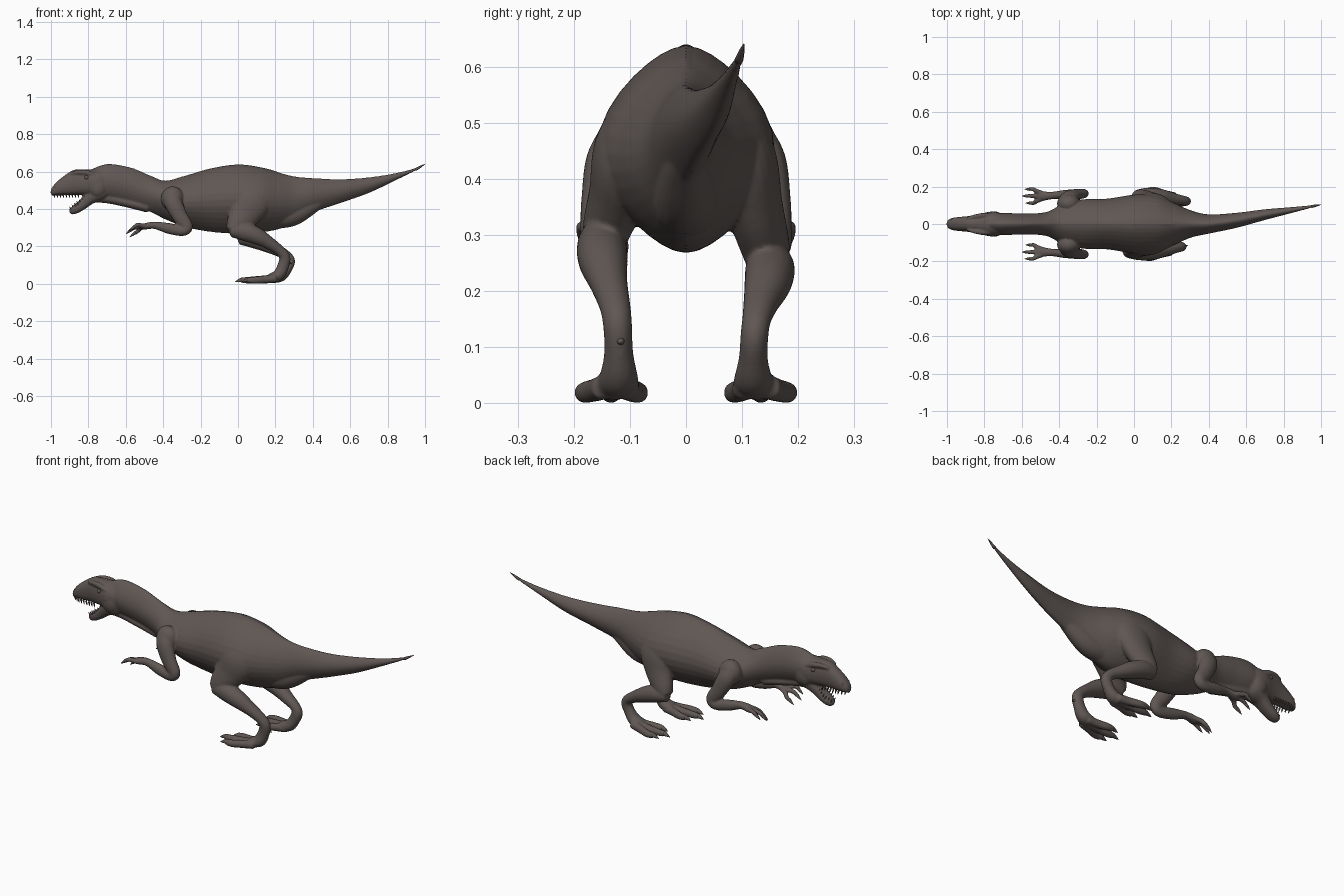
import bpy, bmesh, math
from mathutils import Vector

skin = bpy.data.materials.new("brown_grey_skin")
skin.diffuse_color = (0.115, 0.095, 0.088, 1)


def spline(rows, t):
    """Catmull-Rom interpolation of equal-length rows."""
    i = min(int(t), len(rows) - 2)
    f = t - i
    a, b, c, d = (rows[max(0, min(len(rows) - 1, i + k))] for k in (-1, 0, 1, 2))
    return [0.5 * (2 * q + (r - p) * f + (2 * p - 5 * q + 4 * r - s) * f * f
                   + (3 * q - p - 3 * r + s) * f ** 3) for p, q, r, s in zip(a, b, c, d)]


def tube(name, rows, sides=20, steps=6, pinch=0.0, keel=0.0, square=1.0, vertical=False):
    """Loft of ellipses. Row: x, y, z, half width (y), half depth."""
    n = (len(rows) - 1) * steps
    pts = [spline(rows, k / steps) for k in range(n + 1)]
    bm = bmesh.new()
    rings = []
    for k, p in enumerate(pts):
        tan = (Vector(pts[min(n, k + 1)][:3]) - Vector(pts[max(0, k - 1)][:3])).normalized()
        if vertical:
            tan = Vector((1, 0, 0))
        side = Vector((0, 1, 0))
        side = (side - tan * side.dot(tan)).normalized()
        up = tan.cross(side)
        ring = []
        for j in range(sides):
            a = 2 * math.pi * j / sides
            c, s = math.cos(a), math.sin(a)
            c = math.copysign(abs(c) ** square, c)
            s = math.copysign(abs(s) ** square, s)
            c *= 1 - (pinch if s > 0 else keel) * s * s
            ring.append(bm.verts.new(Vector(p[:3]) + side * c * max(p[3], .001)
                                     + up * s * max(p[4], .001)))
        rings.append(ring)
    for r, q in zip(rings, rings[1:]):
        for j in range(sides):
            bm.faces.new((r[j], r[(j + 1) % sides], q[(j + 1) % sides], q[j]))
    # rounded end caps
    for ring, p, q in ((rings[0], pts[0], pts[1]), (rings[-1], pts[-1], pts[-2])):
        out = (Vector(p[:3]) - Vector(q[:3])).normalized() * min(p[3], p[4]) * 0.5
        tip = bm.verts.new(Vector(p[:3]) + out)
        for j in range(sides):
            bm.faces.new((ring[j], ring[(j + 1) % sides], tip))
    return finish(name, bm)


def finish(name, bm):
    bmesh.ops.recalc_face_normals(bm, faces=bm.faces[:])
    for f in bm.faces:
        f.smooth = True
    me = bpy.data.meshes.new(name)
    bm.to_mesh(me)
    bm.free()
    me.materials.append(skin)
    ob = bpy.data.objects.new(name, me)
    bpy.context.collection.objects.link(ob)
    return ob


def blob(name, loc, size, tilt=0):
    bm = bmesh.new()
    bmesh.ops.create_uvsphere(bm, u_segments=20, v_segments=12, radius=1)
    ob = finish(name, bm)
    ob.location, ob.scale, ob.rotation_euler = loc, size, (0, tilt, 0)
    return ob


def spike(name, base, tip, r):
    """Small tapering tooth or claw."""
    mid = [(a + b) / 2 for a, b in zip(base, tip)]
    return tube(name, [(*base, r, r), (*mid, r * .7, r * .7), (*tip, .001, .001)], sides=8, steps=2)


# Torso, neck and tail: x, y, top, bottom, half width
outline = [
    (-.80, 0, .605, .46, .047), (-.70, 0, .640, .445, .057), (-.58, 0, .622, .42, .054),
    (-.47, 0, .577, .385, .062), (-.39, 0, .55, .345, .098), (-.28, 0, .577, .303, .127),
    (-.14, 0, .617, .277, .132), (0, 0, .637, .268, .152), (.12, 0, .622, .275, .148),
    (.21, 0, .597, .29, .112), (.30, 0, .574, .322, .072), (.40, 0, .565, .38, .050),
    (.55, .020, .559, .432, .039), (.70, .050, .569, .485, .028),
    (.84, .074, .591, .551, .016), (.94, .092, .617, .600, .008), (.995, .102, .64, .632, .003)]
body = tube("body", [(x, y, (t + b) / 2, w * 1.03, (t - b) / 2) for x, y, t, b, w in outline],
            sides=32, pinch=.32, keel=.34, vertical=True)
fused = [body]

# Low spine ridge along the back
fused.append(tube("spine_ridge", [(x, y, t - .009, .008, .011) for x, y, t, b, w in outline[1:10]]
                  + [(.32, 0, .54, .006, .008)], sides=10))

# Muscle at the root of the tail
fused.append(tube("tail_root", [(.10, 0, .36, .06, .06), (.20, 0, .36, .062, .065), (.30, 0, .375, .055, .062),
                                (.42, 0, .435, .035, .042), (.52, .015, .48, .015, .02)], sides=20))
spike("tail_tip", (.95, .094, .611), (1.0, .103, .640), .008)

# Skull with flat-sided snout
skull = [(-.995, 0, .493, .021, .021), (-.97, 0, .508, .033, .036), (-.93, 0, .525, .038, .052),
         (-.88, 0, .541, .043, .067), (-.83, 0, .543, .052, .069), (-.77, 0, .540, .066, .072),
         (-.72, 0, .535, .060, .077), (-.67, 0, .53, .035, .07)]
fused.append(tube("skull", skull, sides=24, pinch=.15, square=.8, vertical=True))

# Lower jaw, hanging open
jaw = [(-.895, 0, .383, .019, .015), (-.87, 0, .398, .031, .024), (-.83, 0, .425, .035, .028),
       (-.79, 0, .460, .044, .035), (-.74, 0, .490, .056, .046), (-.70, 0, .51, .045, .04)]
fused.append(tube("lower_jaw", jaw, sides=20, square=.8))
fused.append(tube("throat", [(-.79, 0, .455, .025, .02), (-.70, 0, .457, .032, .027),
                             (-.60, 0, .435, .034, .025), (-.48, 0, .41, .035, .03)], sides=16))

for s in (-1, 1):
    sd = "right" if s < 0 else "left"
    # Teeth in both jaws
    for k in range(9):
        x = -.985 + k * .016
        w = min(.031, .016 + k * .007)
        spike(f"{sd}_upper_tooth", (x, s * w, .482), (x + .006, s * w, .460), .005)
    for k in range(7):
        x, z = -.893 + k * .013, .395 + k * .009
        w = min(.027, .014 + k * .006)
        spike(f"{sd}_lower_tooth", (x, s * w, z), (x - .008, s * w, z + .019), .004)
    # Brow, eye, cheek and nostril rim
    fused.append(tube(f"{sd}_brow", [(-.89, s * .030, .590, .008, .008), (-.85, s * .040, .597, .012, .013),
                                     (-.80, s * .047, .592, .013, .014), (-.76, s * .050, .575, .008, .01)],
                      sides=10))
    blob(f"{sd}_eye", (-.81, s * .050, .568), (.012, .010, .011))
    fused.append(blob(f"{sd}_cheek", (-.75, s * .043, .515), (.045, .025, .05)))
    blob(f"{sd}_nostril", (-.965, s * .026, .515), (.016, .007, .009), .5)

    # Shoulder and arm
    fused.append(blob(f"{sd}_shoulder", (-.35, s * .110, .455), (.062, .052, .066)))
    fused.append(tube(f"{sd}_arm", [
        (-.36, s * .12, .475, .035, .045), (-.345, s * .142, .43, .037, .048),
        (-.31, s * .157, .36, .030, .041), (-.275, s * .163, .305, .026, .034),
        (-.30, s * .163, .283, .025, .028), (-.37, s * .158, .296, .024, .029),
        (-.44, s * .152, .312, .020, .020), (-.48, s * .15, .310, .025, .018),
        (-.51, s * .15, .303, .025, .016)], sides=16))
    # Three fingers, each with a claw
    for dy, tx, tz in ((-.038, -.555, .268), (0, -.575, .285), (.036, -.56, .300)):
        y0, y1 = s * (.15 + dy * .4), s * (.15 + dy)
        fused.append(tube(f"{sd}_finger", [
            (-.49, y0, .306, .013, .013), (-.52, (y0 + y1) / 2, .305 + dy * .2, .013, .013),
            (tx + .02, y1, tz + .014, .011, .011), (tx, y1, tz, .009, .010)], sides=10, steps=4))
        spike(f"{sd}_finger_claw", (tx + .006, y1, tz + .005), (tx - .024, y1, tz - .018), .009)

    # Leg: the two sides are posed differently
    if s < 0:
        thigh = [(.09, -.07, .54, .045, .07), (.075, -.103, .455, .060, .108), (.035, -.122, .375, .051, .087),
                 (-.005, -.140, .315, .044, .060), (-.025, -.147, .28, .037, .042)]
        shin = [(-.035, -.148, .285, .034, .036), (.03, -.150, .28, .044, .050), (.10, -.148, .255, .044, .046),
                (.17, -.138, .215, .034, .034), (.225, -.127, .175, .028, .028), (.25, -.122, .14, .026, .030),
                (.24, -.12, .09, .026, .031), (.215, -.12, .045, .035, .032), (.17, -.125, .03, .042, .023)]
        sx = 0
    else:
        thigh = [(.10, .07, .54, .045, .07), (.095, .100, .44, .060, .105), (.075, .122, .35, .051, .08),
                 (.04, .141, .28, .044, .057), (.02, .147, .245, .037, .040)]
        shin = [(.01, .148, .245, .034, .036), (.07, .150, .24, .044, .046), (.14, .146, .215, .042, .042),
                (.21, .134, .18, .032, .032), (.26, .126, .15, .026, .026), (.275, .122, .12, .025, .030),
                (.26, .12, .08, .026, .029), (.23, .12, .042, .035, .030), (.185, .125, .03, .042, .023)]
        sx = .02
    fused.append(tube(f"{sd}_thigh", thigh, sides=24))
    fused.append(tube(f"{sd}_shin_and_foot", shin, sides=18))
    # Toes with claws
    for y1, length in ((.085, .14), (.134, .185), (.181, .15)):
        x0, y0 = .20 + sx, s * (.125 + (y1 - .13) * .45)
        xe = x0 - length
        fused.append(tube(f"{sd}_toe", [
            (x0, y0, .028, .021, .022), (x0 - length * .4, s * (y1 * .7 + .0375), .023, .019, .021),
            (x0 - length * .75, s * y1, .019, .018, .019), (xe, s * y1, .020, .013, .014)],
            sides=12, steps=4))
        spike(f"{sd}_toe_claw", (xe + .006, s * y1, .022), (xe - .03, s * y1, .010), .012)
    # Rear dewclaw
    spike(f"{sd}_dewclaw", (.25 + sx, s * .118, .115), (.288 + sx * .5, s * .116, .108), .014)

# Blend the fleshy parts into one continuous skin
bpy.ops.object.select_all(action='DESELECT')
for ob in fused:
    ob.select_set(True)
bpy.context.view_layer.objects.active = body
bpy.ops.object.join()
remesh = body.modifiers.new("blend", 'REMESH')
remesh.mode = 'VOXEL'
remesh.voxel_size = .0055
remesh.use_smooth_shade = True
soften = body.modifiers.new("soften", 'SMOOTH')
soften.factor = .5
soften.iterations = 3
